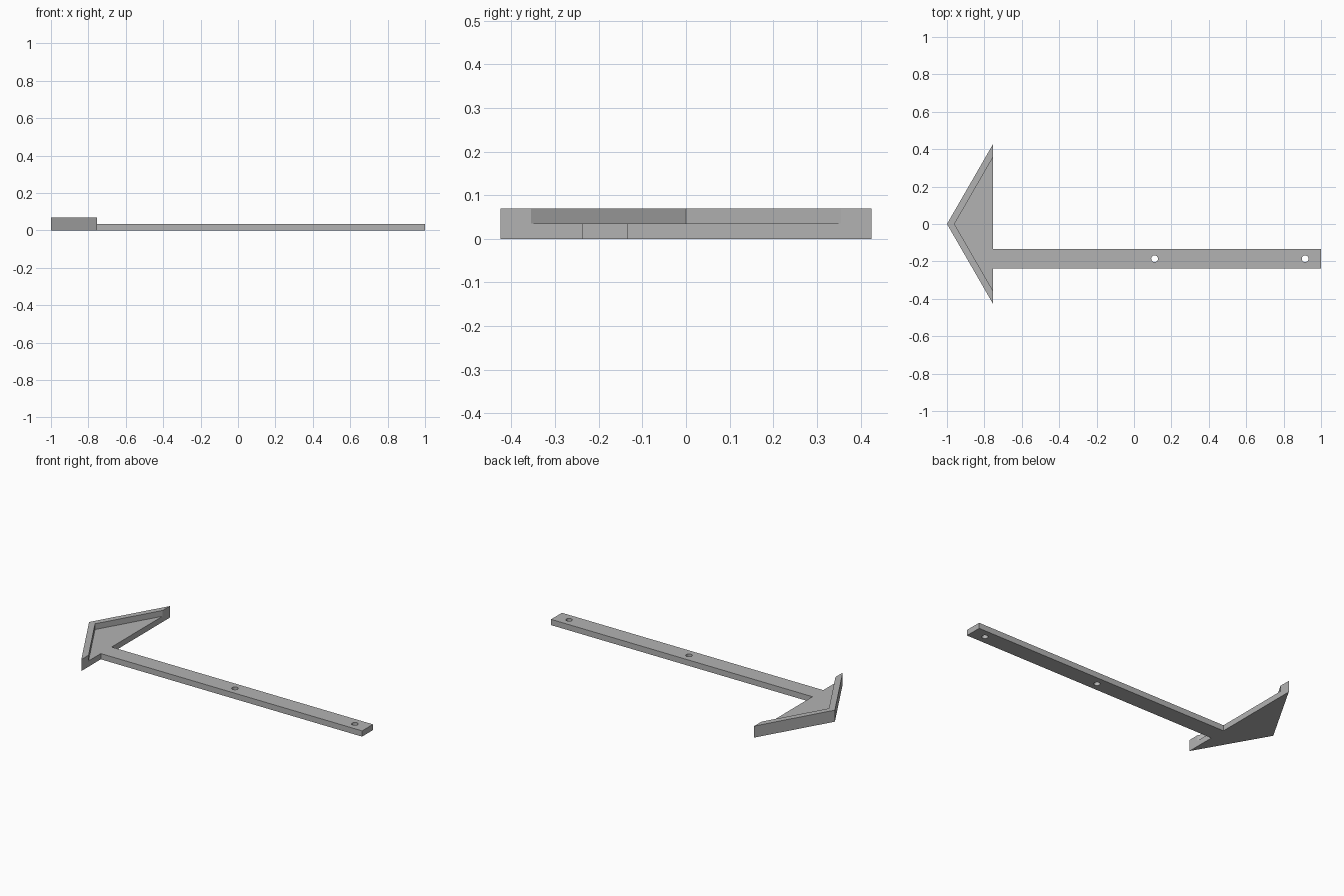
import bpy
import bmesh

cube = bpy.data.objects.get("Cube")
if cube:
    bpy.data.objects.remove(cube, do_unlink=True)

grey = bpy.data.materials.new("plain_grey")
grey.use_nodes = True
colour = (0.45, 0.45, 0.45, 1)
grey.diffuse_color = colour
grey.node_tree.nodes["Principled BSDF"].inputs["Base Color"].default_value = colour

THICK, WALL = 0.035, 0.07
BASE_X = -0.755
BAR_Y = -0.186
BAR_HALF = 0.052


def extrude_outline(name, points, height):
    """Solid prism standing on the ground from a flat outline."""
    bm = bmesh.new()
    face = bm.faces.new([bm.verts.new((x, y, 0)) for x, y in points])
    top = bmesh.ops.extrude_face_region(bm, geom=[face])["geom"]
    verts = [v for v in top if isinstance(v, bmesh.types.BMVert)]
    bmesh.ops.translate(bm, verts=verts, vec=(0, 0, height))
    bmesh.ops.recalc_face_normals(bm, faces=bm.faces)
    mesh = bpy.data.meshes.new(name)
    bm.to_mesh(mesh)
    bm.free()
    mesh.materials.append(grey)
    obj = bpy.data.objects.new(name, mesh)
    bpy.context.collection.objects.link(obj)
    return obj


# Raised V-shaped rim along the two slanted sides of the arrow head
extrude_outline("arrow_rim", [
    (-1, 0), (BASE_X, -0.425), (BASE_X, -0.355),
    (-0.96, 0), (BASE_X, 0.355), (BASE_X, 0.425)], WALL)

# Arrow head floor and long offset bar in one plate
plate = extrude_outline("arrow_plate", [
    (-0.96, 0), (BASE_X, -0.355),
    (BASE_X, BAR_Y - BAR_HALF), (1, BAR_Y - BAR_HALF),
    (1, BAR_Y + BAR_HALF), (BASE_X, BAR_Y + BAR_HALF),
    (BASE_X, 0.355)], THICK)

# Two screw holes through the bar
for i, x in enumerate((0.11, 0.915)):
    bpy.ops.mesh.primitive_cylinder_add(
        vertices=32, radius=0.018, depth=0.2, location=(x, BAR_Y, 0))
    cutter = bpy.context.object
    cutter.name = f"hole_cutter_{i + 1}"
    cutter.data.materials.append(grey)
    cutter.hide_render = True
    cutter.hide_set(True)
    cut = plate.modifiers.new(f"screw_hole_{i + 1}", "BOOLEAN")
    cut.operation = "DIFFERENCE"
    cut.solver = "EXACT"
    cut.object = cutter
